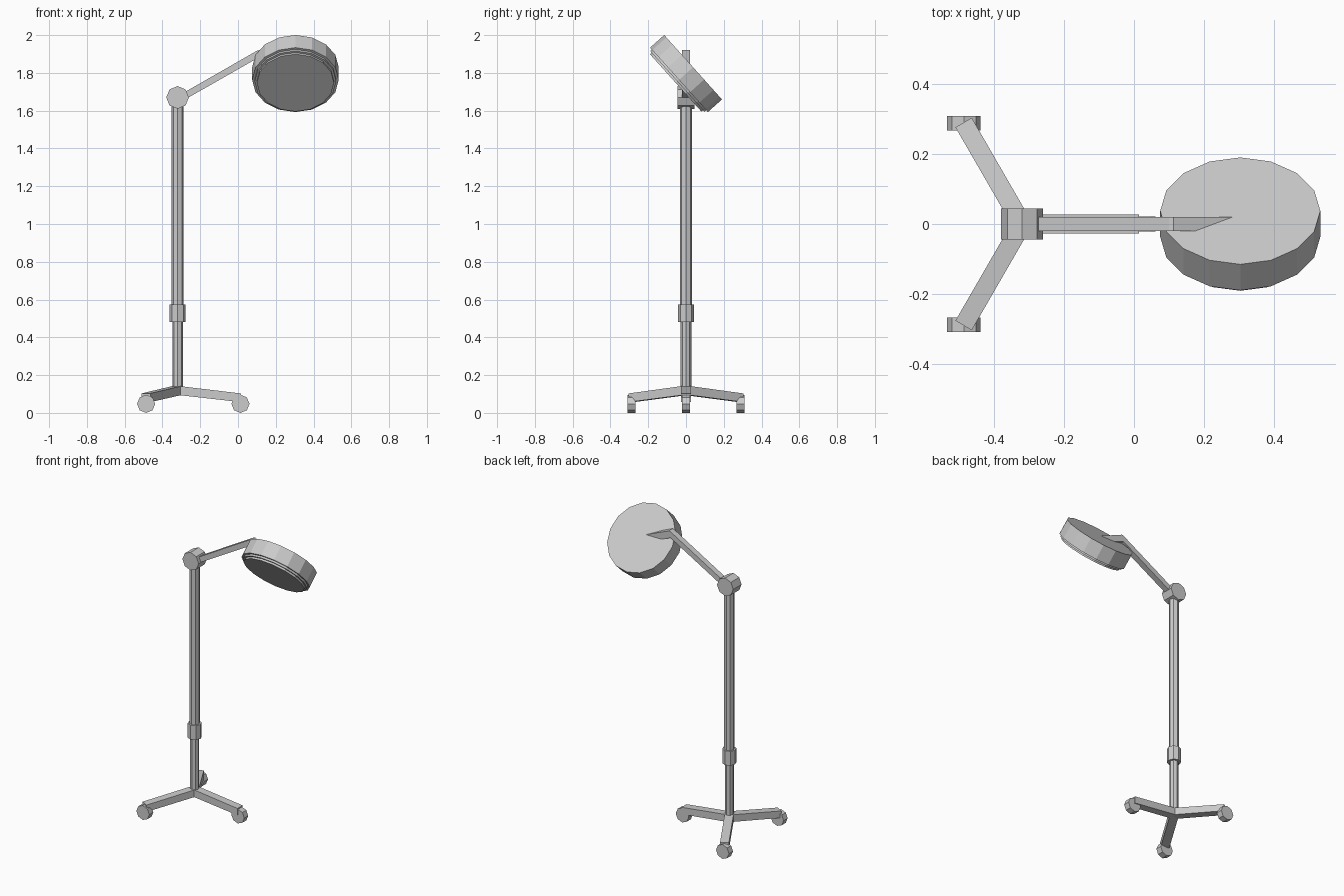
import bpy, bmesh, math
from mathutils import Matrix, Vector

if "Cube" in bpy.data.objects:
    bpy.data.objects.remove(bpy.data.objects["Cube"])

PX = -0.32  # pole x position

grey = bpy.data.materials.new("light grey")
grey.diffuse_color = (0.6, 0.6, 0.6, 1)
grey.use_nodes = True
grey.node_tree.nodes["Principled BSDF"].inputs["Base Color"].default_value = grey.diffuse_color


def make_object(name, bm, matrix=Matrix()):
    bmesh.ops.recalc_face_normals(bm, faces=bm.faces)
    bm.transform(matrix)
    mesh = bpy.data.meshes.new(name)
    bm.to_mesh(mesh)
    bm.free()
    mesh.materials.append(grey)
    obj = bpy.data.objects.new(name, mesh)
    bpy.context.collection.objects.link(obj)
    return obj


def lathe(name, profile, sides, matrix):
    """Closed solid turned round local z from (radius, height) points."""
    bm = bmesh.new()
    rings = []
    for r, h in profile:
        rings.append([bm.verts.new((r * math.cos(2 * math.pi * i / sides),
                                    r * math.sin(2 * math.pi * i / sides), h))
                      for i in range(sides)])
    for a, b in zip(rings, rings[1:]):
        for i in range(sides):
            j = (i + 1) % sides
            bm.faces.new((a[i], a[j], b[j], b[i]))
    bm.faces.new(rings[0])
    bm.faces.new(rings[-1])
    return make_object(name, bm, matrix)


def slab(name, outline, half, matrix=Matrix()):
    """Outline in x-z, extruded along y to both sides."""
    bm = bmesh.new()
    face = bm.faces.new([bm.verts.new((x, -half, z)) for x, z in outline])
    ext = bmesh.ops.extrude_face_region(bm, geom=[face])["geom"]
    moved = [v for v in ext if isinstance(v, bmesh.types.BMVert)]
    bmesh.ops.translate(bm, verts=moved, vec=(0, 2 * half, 0))
    return make_object(name, bm, matrix)


along_y = Matrix.Rotation(math.pi / 2, 4, 'X')

# Pole: lower tube, collar, upper tube
for name, r, z0, z1 in (("lower_pole", 0.028, 0.10, 0.49),
                        ("height_collar", 0.043, 0.48, 0.575),
                        ("upper_pole", 0.032, 0.56, 1.65)):
    lathe(name, [(r, z0), (r, z1)], 8, Matrix.Translation((PX, 0, 0)))

# Three sloping legs, each with a caster wheel
for n, angle in enumerate((0, 120, 240), 1):
    a = math.radians(angle)
    slab(f"leg_{n}", [(0, 0.095), (0.335, 0.057), (0.335, 0.103), (0, 0.143)], 0.027,
         Matrix.Translation((PX, 0, 0)) @ Matrix.Rotation(a, 4, 'Z'))
    centre = (PX + 0.333 * math.cos(a), 0.333 * math.sin(a), 0.048)
    lathe(f"caster_{n}", [(0.048, -0.021), (0.048, 0.021)], 8,
          Matrix.Translation(centre) @ along_y)

# Pivot joint on top of the pole
lathe("pivot_joint", [(0.06, -0.044), (0.06, 0.044)], 8,
      Matrix.Translation((PX, 0, 1.67)) @ along_y)

# Bent arm reaching into the back of the lamp
slab("arm", [(-0.30, 1.648), (0.10, 1.876), (0.30, 1.80), (0.30, 1.842),
             (0.113, 1.92), (0.10, 1.917), (-0.30, 1.688)], 0.02)

# Lamp head: drum with two stepped rings at the lens, tilted forward and down
facing = Vector((0, -0.744, -0.667)).normalized()
side = Vector((1, 0, 0))
basis = Matrix((side, facing.cross(side), facing)).transposed().to_4x4()
lathe("lamp_head",
      [(0.229, 0), (0.229, 0.10), (0.216, 0.10), (0.216, 0.112),
       (0.204, 0.112), (0.204, 0.124)], 16,
      Matrix.Translation((0.304, 0.0375, 1.83)) @ basis)
